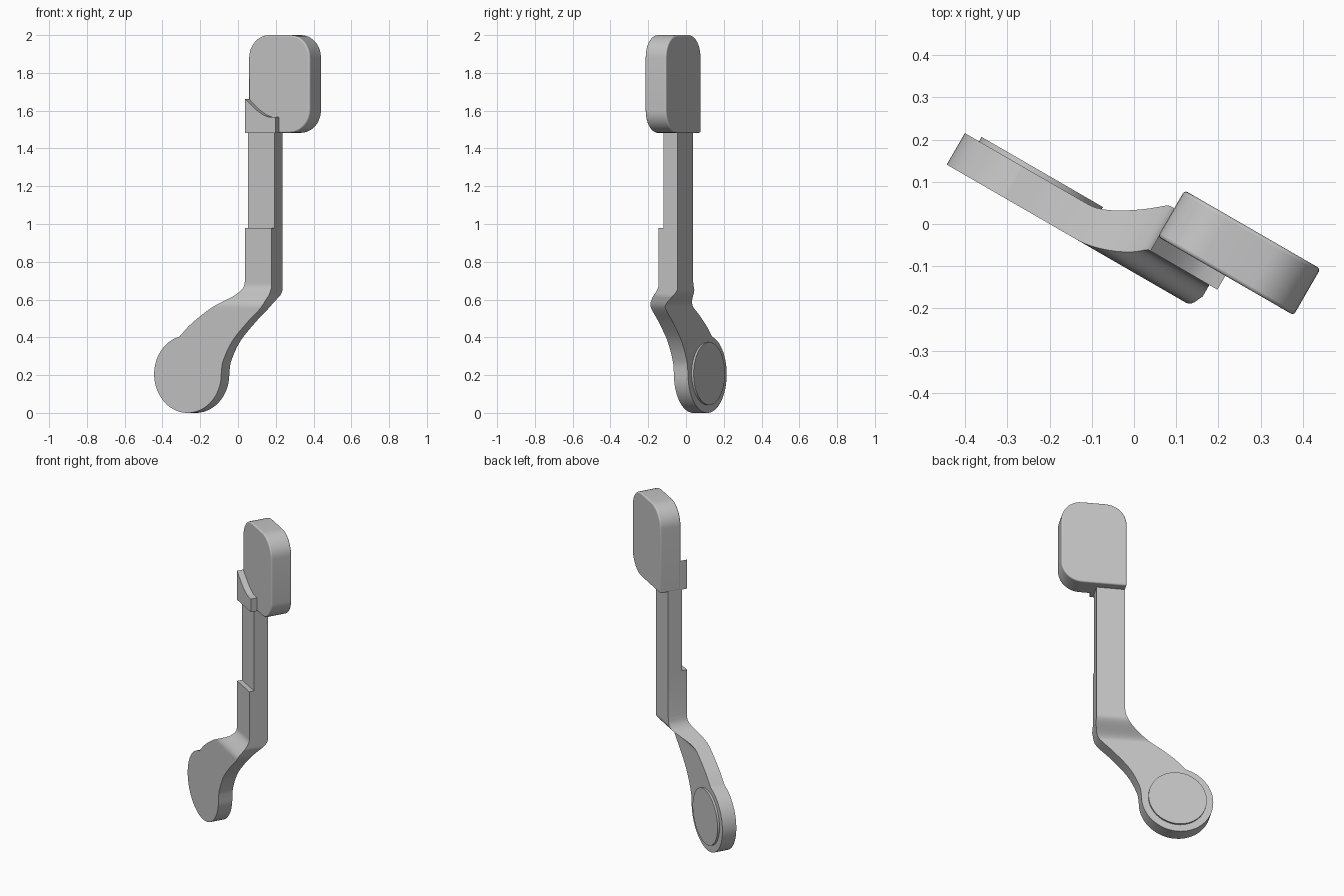
import bpy, bmesh, math
from mathutils import Matrix

if "Cube" in bpy.data.objects:
    bpy.data.objects.remove(bpy.data.objects["Cube"], do_unlink=True)

# One plain grey for the whole crank
grey = bpy.data.materials.new("plain grey")
grey.use_nodes = True
colour = (0.55, 0.55, 0.55, 1)
grey.diffuse_color = colour
grey.node_tree.nodes["Principled BSDF"].inputs["Base Color"].default_value = colour

TURN = Matrix.Rotation(math.radians(-30), 4, "Z")


def finish(name, bm, bevel=0):
    bmesh.ops.recalc_face_normals(bm, faces=bm.faces)
    bm.transform(TURN)
    mesh = bpy.data.meshes.new(name)
    bm.to_mesh(mesh)
    bm.free()
    mesh.materials.append(grey)
    obj = bpy.data.objects.new(name, mesh)
    bpy.context.collection.objects.link(obj)
    bpy.ops.object.select_all(action="DESELECT")
    obj.select_set(True)
    bpy.context.view_layer.objects.active = obj
    bpy.ops.object.shade_smooth_by_angle(angle=math.radians(35))
    if bevel:
        mod = obj.modifiers.new("soft_edges", "BEVEL")
        mod.width, mod.segments = bevel, 3
        mod.limit_method, mod.angle_limit = "ANGLE", math.radians(50)
    return obj


def prism(name, outline, front, back, bevel=0):
    """Extrude an (x, z) outline from front to back."""
    bm = bmesh.new()
    rings = [[bm.verts.new((x, y, z)) for x, z in outline] for y in (front, back)]
    for ring in rings:
        bm.faces.new(ring)
    n = len(outline)
    for i in range(n):
        j = (i + 1) % n
        bm.faces.new((rings[0][i], rings[0][j], rings[1][j], rings[1][i]))
    return finish(name, bm, bevel)


def arc(cx, cz, r, start, end, steps):
    angles = [math.radians(start + (end - start) * i / steps) for i in range(steps + 1)]
    return [(cx + r * math.cos(a), cz + r * math.sin(a)) for a in angles]


def curve(points, z):
    """Smooth x through (z, x) points."""
    z = min(max(z, points[0][0]), points[-1][0])
    i = max(k for k in range(len(points) - 1) if points[k][0] <= z)

    def slope(k):
        a, b = points[max(k - 1, 0)], points[min(k + 1, len(points) - 1)]
        return (b[1] - a[1]) / (b[0] - a[0])

    (z0, x0), (z1, x1) = points[i], points[i + 1]
    h = z1 - z0
    t = (z - z0) / h
    s = t * t * (3 - 2 * t)
    return (x0 + s * (x1 - x0) + h * slope(i) * t * (1 - t) ** 2
            - h * slope(i + 1) * t * t * (1 - t))


def ease(z, z0, z1, a, b):
    t = min(max((z - z0) / (z1 - z0), 0), 1)
    return a + (b - a) * t * t * (3 - 2 * t)


# Crank arm: round hub, flared neck, bend and stepped stem as stacked slices
HUB_X, HUB_R = -0.25, 0.205
LEFT, RIGHT = 0.065, 0.227
left_edge = [(0.404, -0.30), (0.47, -0.23), (0.55, -0.115), (0.62, 0.015), (0.66, 0.053), (0.71, LEFT)]
right_edge = [(0.205, -0.045), (0.27, -0.035), (0.38, 0.023), (0.48, 0.115), (0.56, 0.20), (0.62, RIGHT)]
heights = [HUB_R * (1 - math.cos(math.pi * i / 40)) for i in range(1, 40)]
heights += [0.41 + 0.01 * i for i in range(31)]
slices = []
for z in heights:
    half = math.sqrt(max(HUB_R ** 2 - (z - HUB_R) ** 2, 0))
    left = HUB_X - half if z < 0.404 else curve(left_edge, z)
    right = HUB_X + half if z < HUB_R else curve(right_edge, z)
    slices.append((left, right, ease(z, 0.56, 0.68, -0.10, -0.036),
                   ease(z, 0.55, 0.66, -0.014, 0.08), z))
slices.append((LEFT, RIGHT, -0.036, 0.08, 0.98))
slices.append((LEFT, RIGHT, -0.006, 0.08, 0.98))
slices.append((LEFT, RIGHT, -0.006, 0.08, 1.5))

bm = bmesh.new()
rings = [[bm.verts.new(p) for p in ((l, f, z), (r, f, z), (r, b, z), (l, b, z))]
         for l, r, f, b, z in slices]
for low, high in zip(rings, rings[1:]):
    for i in range(4):
        j = (i + 1) % 4
        bm.faces.new((low[i], low[j], high[j], high[i]))
bm.faces.new(rings[0])
bm.faces.new(rings[-1])
finish("crank_arm", bm)

# Raised round boss on the back of the hub
prism("hub_boss", arc(HUB_X, 0.208, 0.166, 0, 354.375, 63), -0.03, -0.002)

# Knob: rounded block with one square lower corner
X0, X1, Z0, Z1, R = 0.064, 0.436, 1.483, 2.0, 0.12
knob = [(X0, Z0)]
knob += arc(X1 - R, Z0 + R, R, -90, 0, 10)
knob += arc(X1 - R, Z1 - R, R, 0, 90, 10)
knob += arc(X0 + R, Z1 - R, R, 90, 180, 10)
prism("knob", knob, 0.002, 0.129, bevel=0.008)

# Retaining lip in front of the knob, with a scooped top
lip = [(LEFT, 1.483), (RIGHT + 0.022, 1.483), (RIGHT + 0.022, 1.565)]
lip += [(0.20, 1.568), (0.17, 1.58), (0.135, 1.602), (0.10, 1.632), (LEFT, 1.663)]
prism("knob_lip", lip, -0.036, 0.01)
